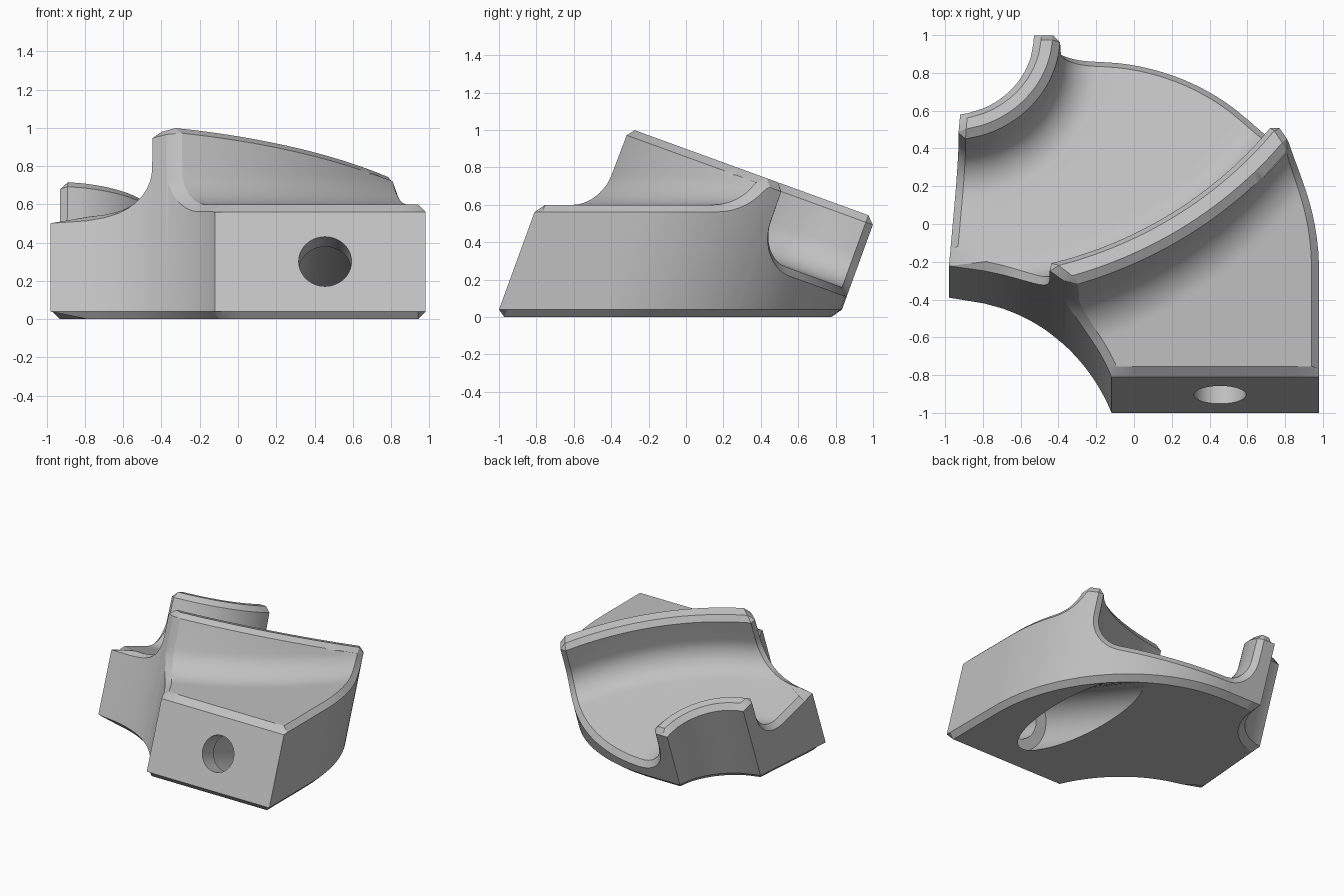
import bpy, bmesh
from math import sin, cos, pi, radians, hypot
from mathutils import Matrix, Vector

cube = bpy.data.objects.get("Cube")
if cube:
    bpy.data.objects.remove(cube, do_unlink=True)

# Everything is modelled in a frame (x, v, w) that leans back by TILT
TILT = radians(20)
S, C = sin(TILT), cos(TILT)
CX = -0.98                      # shared x of the arc centres
BACK, FRONT = 0.77, 1.57        # v of the back and front wall centres
NOSE = -0.953                   # v of the front face
TOP, FLOOR, CH = 0.845, 0.435, 0.04
FILLET, FOOT = 0.2, 0.17
DRAFT = 0.004                   # slight draft keeps the wall faces distinct
RECESS = 0.115                  # distance of the floor recess from the sides

grey = bpy.data.materials.new("plain grey")
grey.use_nodes = True
grey.diffuse_color = (0.53, 0.53, 0.53, 1)
grey.node_tree.nodes["Principled BSDF"].inputs["Base Color"].default_value = (0.53, 0.53, 0.53, 1)


def level(z):
    """Height function of a world-horizontal plane in the leaning frame."""
    return lambda v: (z + v * S) / C


def flat(w):
    return lambda v: w


def outside(x, v):
    """Signed distance to the sides of the plan outline."""
    scoop = 0.94 - hypot(x - CX, v + 1.33)
    left = -(x - CX - 0.084 * (v + 0.385))
    if x > -0.22 and v > -0.43:
        right = hypot(x + 0.22, v + 0.43) - 1.2
    else:
        right = max(x - 0.98, v - BACK)
    return max(scoop, left, right)


def arc(cv, r, blend, line, t):
    """Point on an arc that is flattened towards a straight line."""
    v = cv - r * cos(t)
    return CX + r * sin(t), v + (line - v) * blend


def reach(curve, mid, side, margin):
    """Parameter where an arc meets the outline (or its inset)."""
    lo, hi = 0, 1.2
    for _ in range(40):
        m = (lo + hi) / 2
        if outside(*arc(*curve, mid + side * m)) < -margin:
            lo = m
        else:
            hi = m
    return mid + side * lo


# Stations from back to front: arc, middle angle, height, end chamfer offset
rows = []


def add(cv, r, h, dr=0, dw=0, blend=0, line=NOSE + CH, mid=0.5):
    rows.append(((cv, r, blend, line), (cv, r + dr, blend, line), mid, h, dw))


# Back wall and its fillet
for r, w, dr, dw in ((0.45, TOP - CH, 0, 0), (0.49, TOP, 0, -CH),
                     (0.55, TOP, -DRAFT, -CH), (0.59, TOP - CH, DRAFT / 2 - CH, 0)):
    add(BACK, r, flat(w), dr, dw, mid=0.8)
for i in range(11):
    a = pi / 2 * (1 - i / 10)
    add(BACK, 0.59 + DRAFT + FILLET * (1 - sin(a)), flat(FLOOR + FILLET * (1 - cos(a))),
        -CH * sin(a), -CH * cos(a), mid=0.8)
# Trough floor; the recess spans exactly these stations
recess_start = len(rows)
for i in range(17):
    k = i / 16
    add(BACK + (FRONT - BACK) * k, 0.89 + 0.965 * k, flat(FLOOR), 0, -CH, mid=0.8 - 0.3 * k)
recess_end = len(rows) - 1
# Front wall with the fillet on its trough side
for i in range(11):
    a = pi / 2 * i / 10
    add(FRONT, 1.95 + FILLET * sin(a), flat(FLOOR + FILLET * (1 - cos(a))),
        CH * sin(a), -CH * cos(a))
for r, w, dr, dw in ((2.15 + DRAFT, TOP - CH, CH - DRAFT / 2, 0), (2.19, TOP, DRAFT, -CH),
                     (2.265, TOP, -DRAFT, -CH), (2.305, TOP - CH, -CH, 0)):
    add(FRONT, r, flat(w), dr, dw)
# Fillet down to the front platform
for i in range(11):
    a = pi / 2 * (1 - i / 10)
    rise = FOOT * (1 - cos(a))
    add(FRONT, 2.305 + DRAFT + FOOT * (1 - sin(a)),
        lambda v, rise=rise: min(level(0.6)(v) + rise, TOP - CH),
        -CH * sin(a), -CH * cos(a))
# Front platform and the chamfer on its front edge
for i in range(1, 14):
    add(FRONT, 2.475 + DRAFT, level(0.6), 0, -CH, blend=i / 13)
add(FRONT, 2.475 + DRAFT, level(0.6 - CH), blend=1, line=NOSE)

# Points of the upper skin and of the footprint below it
COLS = 48
bm = bmesh.new()
upper, lower = [], []
for i, (curve, rim_curve, mid, h, dw) in enumerate(rows):
    outer = [arc(*rim_curve, reach(rim_curve, mid, s, 0)) for s in (-1, 1)]
    inset = [arc(*curve, reach(curve, mid, s, CH)) for s in (-1, 1)]
    t0, t1 = (reach(curve, mid, s, RECESS) for s in (-1, 1))
    pts = [outer[0], inset[0]]
    pts += [arc(*curve, t0 + (t1 - t0) * j / COLS) for j in range(COLS + 1)]
    pts += [inset[1], outer[1]]
    up, low = [], []
    for j, (x, v) in enumerate(pts):
        end = j in (0, len(pts) - 1)
        rim = end or i in (0, len(rows) - 1)
        up.append(bm.verts.new((x, v, h(v) + (dw if end else 0))))
        low.append(bm.verts.new((x, v, level(CH if rim else 0)(v))))
    upper.append(up)
    lower.append(low)

# Upper skin, and the chamfer strip around the footprint
recess = []
last_i, last_j = len(rows) - 2, len(upper[0]) - 2
for i in range(last_i + 1):
    for j in range(last_j + 1):
        a, b = upper[i], upper[i + 1]
        face = bm.faces.new((a[j], b[j], b[j + 1], a[j + 1]))
        if recess_start <= i < recess_end and 2 <= j <= last_j - 2:
            recess.append(face)
        if i in (0, last_i) or j in (0, last_j):
            a, b = lower[i], lower[i + 1]
            bm.faces.new((a[j], a[j + 1], b[j + 1], b[j]))


def border(g):
    return (g[0] + [row[-1] for row in g[1:-1]] + g[-1][::-1]
            + [row[0] for row in g[-2:0:-1]])


def bridge(a, b):
    """Quads between two closed loops of vertices."""
    for j in range(len(a)):
        bm.faces.new((a[j - 1], a[j], b[j], b[j - 1]))


def fill(loops, normal):
    """Flat face inside the first loop with the other loops as holes."""
    edges = [bm.edges.get((loop[j - 1], loop[j])) for loop in loops for j in range(len(loop))]
    bmesh.ops.triangle_fill(bm, edges=edges, normal=normal, use_beauty=True)


# Side walls, leaving the front face open
ub, lb = border(upper), border(lower)
nose = set(upper[-1])
for j in range(len(ub)):
    if not (ub[j - 1] in nose and ub[j] in nose):
        bm.faces.new((ub[j - 1], ub[j], lb[j], lb[j - 1]))

# Bolt hole through the front face, widening to a bore that leaves the underside
STEP = -0.80


def ring(radius, v):
    return [bm.verts.new((0.455 + radius * sin(pi * k / 24), v, -0.026 + radius * cos(pi * k / 24)))
            for k in range(48)]


mouth, inner = ring(0.138, NOSE), ring(0.138, STEP)
wide, exit_ring = ring(0.23, STEP), ring(0.23, STEP)
for vert in exit_ring:
    x, v = vert.co.x, vert.co.z * C / S
    while outside(x, v) > -CH - 0.006:
        v -= 0.002
    vert.co = (x, v, level(0)(v))
for a, b in ((mouth, inner), (inner, wide), (wide, exit_ring)):
    bridge(a, b)
fill([upper[-1] + lower[-1][::-1], mouth], Vector((0, -1, 0)))
fill([border([row[1:-1] for row in lower[1:-1]]), exit_ring], Vector((0, S, -C)))

# Shallow recess in the trough floor
ext = bmesh.ops.extrude_face_region(bm, geom=recess)
bmesh.ops.translate(bm, vec=Vector((0, 0, -0.025)),
                    verts=[g for g in ext["geom"] if isinstance(g, bmesh.types.BMVert)])

# Outward normals, then lean the whole block back
bmesh.ops.recalc_face_normals(bm, faces=bm.faces[:])
if bm.calc_volume(signed=True) < 0:
    bmesh.ops.reverse_faces(bm, faces=bm.faces[:])
bm.transform(Matrix.Rotation(-TILT, 4, 'X'))
mesh = bpy.data.meshes.new("channel_block")
bm.to_mesh(mesh)
bm.free()
mesh.materials.append(grey)
body = bpy.data.objects.new("channel_block", mesh)
bpy.context.scene.collection.objects.link(body)

bpy.ops.object.select_all(action='DESELECT')
body.select_set(True)
bpy.context.view_layer.objects.active = body
bpy.ops.object.shade_smooth_by_angle(angle=radians(28))
